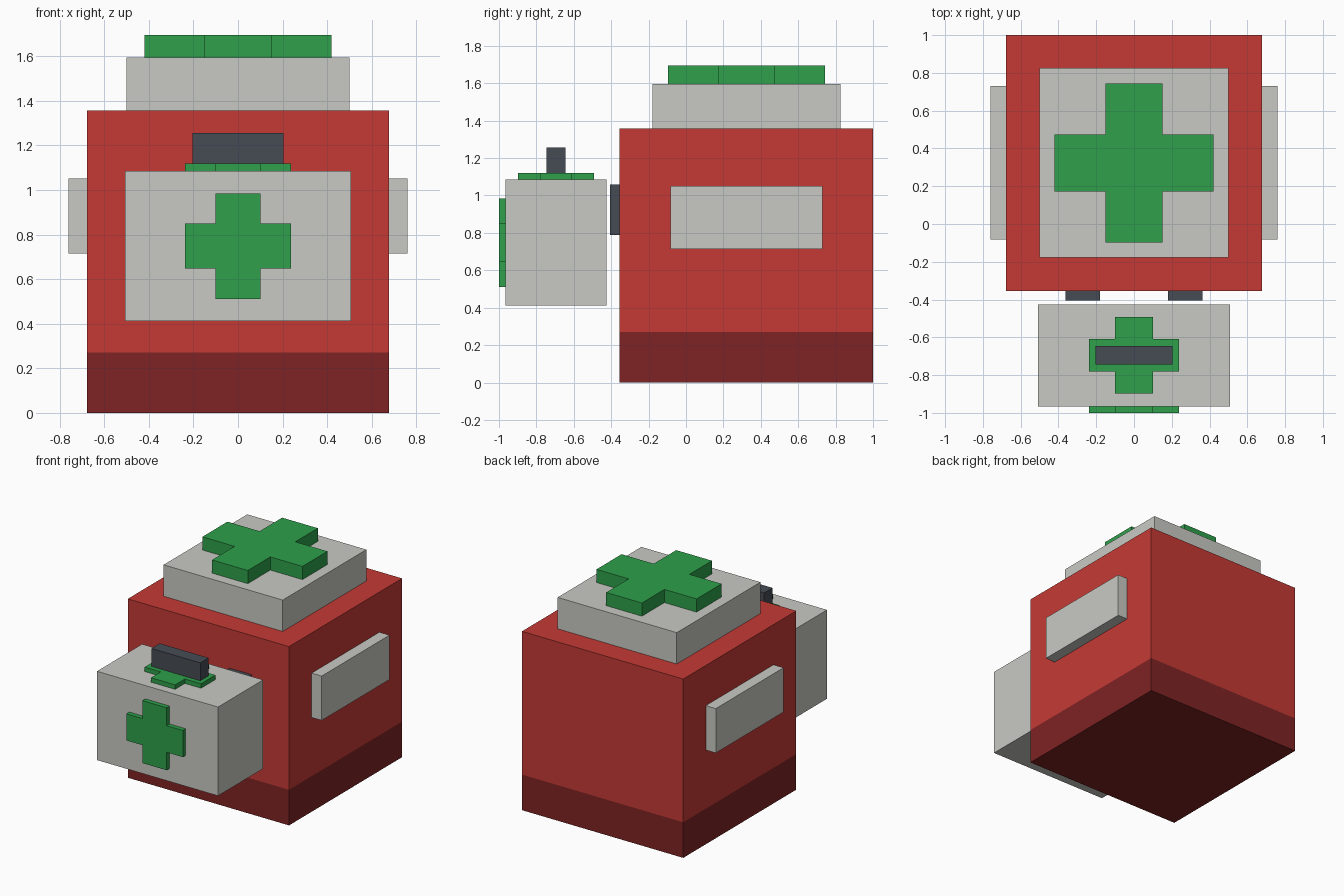
import bpy
import bmesh
from mathutils import Vector

cube = bpy.data.objects.get("Cube")
if cube:
    bpy.data.objects.remove(cube, do_unlink=True)


def material(name, *srgb):
    """Flat material from 0-255 display values, stored as linear."""
    color = [((c / 255 + 0.055) / 1.055) ** 2.4 for c in srgb] + [1]
    mat = bpy.data.materials.new(name)
    mat.use_nodes = True
    mat.diffuse_color = color
    bsdf = mat.node_tree.nodes["Principled BSDF"]
    bsdf.inputs["Base Color"].default_value = color
    bsdf.inputs["Roughness"].default_value = 0.8
    return mat


RED = material("red", 197, 58, 53)
DARK_RED = material("dark red", 127, 35, 35)
GREY = material("light grey", 201, 201, 196)
GREEN = material("green", 46, 160, 75)
CHARCOAL = material("charcoal", 70, 75, 84)


def finish(name, bm, mat):
    bmesh.ops.recalc_face_normals(bm, faces=bm.faces)
    mesh = bpy.data.meshes.new(name)
    bm.to_mesh(mesh)
    bm.free()
    mesh.materials.append(mat)
    obj = bpy.data.objects.new(name, mesh)
    bpy.context.collection.objects.link(obj)
    return obj


def box(name, mat, x, y, z):
    """Box from (min, max) ranges on each axis."""
    bm = bmesh.new()
    bmesh.ops.create_cube(bm, size=1)
    for v in bm.verts:
        v.co = [r[0] if c < 0 else r[1] for c, r in zip(v.co, (x, y, z))]
    return finish(name, bm, mat)


def cross(name, center, up, normal, half_width, half_height, stem, bar, depth):
    """Plus-shaped prism, extruded along normal from its center."""
    w, h, s, b = half_width, half_height, stem, bar
    quarter = [(w, b), (s, b), (s, h)]
    outline = []
    for sx, sy in ((1, 1), (-1, 1), (-1, -1), (1, -1)):
        corner = [(sx * px, sy * py) for px, py in quarter]
        outline += corner if sx * sy > 0 else corner[::-1]
    center, up, normal = Vector(center), Vector(up), Vector(normal)
    bm = bmesh.new()
    face = bm.faces.new([bm.verts.new(center + Vector((px, 0, 0)) + up * py)
                         for px, py in outline])
    grown = bmesh.ops.extrude_face_region(bm, geom=[face], use_keep_orig=True)
    moved = [g for g in grown["geom"] if isinstance(g, bmesh.types.BMVert)]
    bmesh.ops.translate(bm, verts=moved, vec=normal * depth)
    return finish(name, bm, GREEN)


# Body with dark base band and raised cap
box("body", RED, (-0.677, 0.677), (-0.355, 1), (0.27, 1.357))
box("base", DARK_RED, (-0.677, 0.677), (-0.355, 1), (0, 0.27))
box("cap", GREY, (-0.5, 0.5), (-0.178, 0.825), (1.357, 1.595))
cross("cap_cross", (0, 0.323, 1.595), (0, 1, 0), (0, 0, 1),
      0.42, 0.42, 0.15, 0.15, 0.1)

# Side plates and eyes, mirrored left and right
for side, sign in (("left", 1), ("right", -1)):
    box(side + "_side_plate", GREY, sorted((sign * 0.677, sign * 0.761)),
        (-0.083, 0.73), (0.715, 1.052))
    box(side + "_eye", CHARCOAL, sorted((sign * 0.18, sign * 0.363)),
        (-0.405, -0.355), (0.79, 1.06))

# Medical kit held in front
box("kit_case", GREY, (-0.508, 0.508), (-0.965, -0.425), (0.412, 1.086))
cross("kit_front_cross", (0, -0.965, 0.748), (0, 0, 1), (0, -1, 0),
      0.237, 0.237, 0.101, 0.101, 0.035)
cross("kit_top_cross", (0, -0.695, 1.086), (0, 1, 0), (0, 0, 1),
      0.237, 0.203, 0.101, 0.086, 0.034)
box("kit_handle", CHARCOAL, (-0.205, 0.205), (-0.745, -0.645), (1.086, 1.256))
